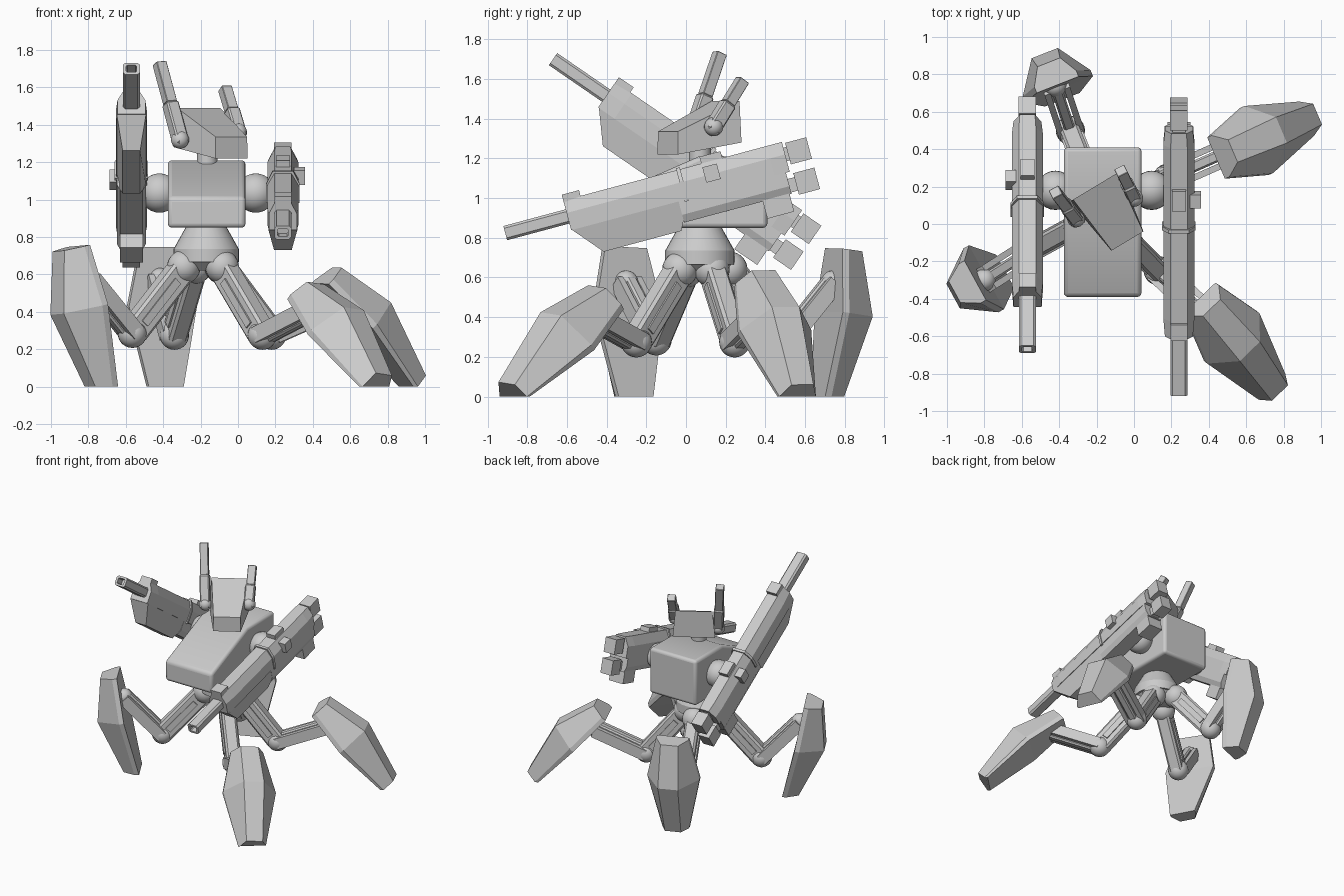
import bpy, bmesh
from math import radians
from mathutils import Vector, Matrix

if "Cube" in bpy.data.objects:
    bpy.data.objects.remove(bpy.data.objects["Cube"])

V = Vector


def finish(name, bm, bevel=0, smooth=False):
    bmesh.ops.recalc_face_normals(bm, faces=bm.faces[:])
    me = bpy.data.meshes.new(name)
    bm.to_mesh(me)
    bm.free()
    ob = bpy.data.objects.new(name, me)
    bpy.context.collection.objects.link(ob)
    if bevel:
        m = ob.modifiers.new("bevel", 'BEVEL')
        m.width, m.segments, m.limit_method = bevel, 3 if bevel > .02 else 1, 'ANGLE'
    if smooth:
        bpy.ops.object.select_all(action='DESELECT')
        ob.select_set(True)
        bpy.context.view_layer.objects.active = ob
        bpy.ops.object.shade_smooth_by_angle(angle=radians(35))
    return ob


def loft(name, rings, M=Matrix(), bevel=0, smooth=False):
    """Closed solid through a list of equal-length rings."""
    bm = bmesh.new()
    vs = [[bm.verts.new(M @ V(p)) for p in r] for r in rings]
    n = len(vs[0])
    for a, b in zip(vs, vs[1:]):
        for i in range(n):
            bm.faces.new((a[i], a[(i + 1) % n], b[(i + 1) % n], b[i]))
    bm.faces.new(vs[0])
    bm.faces.new(vs[-1])
    return finish(name, bm, bevel, smooth)


def box(name, lo, hi, M=Matrix(), bevel=0):
    (a, b, c), (d, e, f) = lo, hi
    return loft(name, [[(a, b, z), (d, b, z), (d, e, z), (a, e, z)] for z in (c, f)], M, bevel)


def ball(name, c, r):
    bm = bmesh.new()
    bmesh.ops.create_uvsphere(bm, u_segments=24, v_segments=14, radius=r,
                              matrix=Matrix.Translation(c))
    return finish(name, bm, smooth=True)


def cone(name, c, r1, r2, z1, z2):
    bm = bmesh.new()
    bmesh.ops.create_cone(bm, cap_ends=True, segments=32, radius1=r1, radius2=r2, depth=z2 - z1,
                          matrix=Matrix.Translation((c[0], c[1], (z1 + z2) / 2)))
    return finish(name, bm, smooth=True)


def frame(p, q, up):
    """Local y runs p to q, x sideways, z towards up."""
    p, q = V(p), V(q)
    y = (q - p).normalized()
    x = y.cross(V(up)).normalized()
    z = x.cross(y)
    M = Matrix((x, y, z)).transposed().to_4x4()
    M.translation = p
    return M, (q - p).length


# Torso: wedge with rounded edges
prof = [(.41, .85), (.41, 1.21), (.065, 1.21), (-.39, 1.01), (-.39, .85)]
loft("torso", [[(x, y, z) for y, z in prof] for x in (-.375, .04)], bevel=.022, smooth=True)

# Waist
hub = (-.17, .07)
cone("waist_cone", hub, .175, .105, .735, .86)
cone("waist_ring", hub, .175, .175, .665, .735)
cone("waist_base", hub, .11, .16, .62, .665)
cone("neck", (-.165, .07), .055, .055, 1.19, 1.32)

# Head: tapered block, turned to the side
HM = Matrix.Translation((-.12, .05, 0)) @ Matrix.Rotation(radians(31), 4, 'Z')
loft("head", [[(-.155, .175, 1.28), (.155, .175, 1.28), (.135, .175, 1.49), (-.135, .175, 1.49)],
              [(-.10, -.165, 1.22), (.10, -.165, 1.22), (.098, -.165, 1.335), (-.098, -.165, 1.335)]], HM)

# Antennas: thick root and slim tip
for side, p, q, mid in (("left", (-.31, .03, 1.32), (-.42, .17, 1.73), .48),
                        ("right", (.0, .14, 1.36), (-.07, .285, 1.595), .5)):
    M, L = frame(p, q, (1, .5, 0))
    box(side + "_antenna_root", (-.036, -.03, -.036), (.036, L * mid, .036), M, .008)
    box(side + "_antenna_tip", (-.028, L * mid, -.03), (.028, L, .03), M, .003)
    ball(side + "_antenna_joint", p, .048)


# Arm guns: local x sideways, y rearwards along the gun, z up
def gun(side, sx, pitch, pivot, shoulder_x):
    n = side + "_gun_"
    ball(side + "_shoulder", (shoulder_x, .18, 1.035), .105)
    M = Matrix.Translation(pivot) @ Matrix.Rotation(radians(pitch), 4, 'X')
    sec = [(.045, .155), (.083, .09), (.083, 0)]

    def ring(y, pts, k=1):
        pts = [(a * k, b) for a, b in pts]
        return [(a, y, b) for a, b in pts] + [(-a, y, b) for a, b in reversed(pts)]

    # octagonal barrel with a bore
    def bar(y, w, h, c=.012):
        return ring(y, [(w - c, .072 + h), (w, .072 + h - c), (w, .072 - h + c), (w - c, .072 - h)])
    loft(n + "barrel", [bar(-.7, .045, .037), bar(-1.105, .045, .037), bar(-1.105, .028, .022, .006),
                        bar(-1.04, .028, .022, .006)], M)
    loft(n + "receiver", [ring(-.78, sec, .9), ring(-.68, sec), ring(.28, sec), ring(.36, sec, .9)], M)
    box(n + "front_sight", (-.046, -.78, .1), (.046, -.69, .185), M)
    loft(n + "band", [ring(y, [(.055, .165), (.09, .095), (.09, -.01)]) for y in (-.19, -.17)], M)
    # lower fore-end
    fore = [(-.775, 0), (-.65, -.147), (-.245, -.147), (-.2, -.06), (-.2, 0)]
    loft(n + "fore_end", [[(a * (.6 if z < -.1 else 1), y, z) for y, z in fore]
                          for a in (-.078, .078)], M)
    loft(n + "rear_body", [ring(y, [(.078, .01), (.078, -.07), (.06, -.11)]) for y in (-.22, .34)], M)
    # rear blocks and stubs
    box(n + "lower_block", (-.062, .19, -.2), (.062, .33, -.09), M)
    for i, z in enumerate((.09, -.068)):
        box(n + f"stub_neck_{i}", (-.035, .33, z - .035), (.035, .41, z + .035), M)
        box(n + f"stub_{i}", (-.047, .375, z - .056), (.047, .485, z + .056), M)
    box(n + "top_sight", (-.038, -.06, .14), (.038, .05, .19), M)
    a, b = sorted((.06 * sx, .118 * sx))
    box(n + "side_knob", (a, -.06, .055), (b, .015, .135), M)


gun("right", 1, 15, (.24, .175, 1.04), .095)
gun("left", -1, -34.5, (-.57, .20, 1.015), -.42)


# Legs: hip, knee, ankle, foot top, foot bottom
legs = {
    "front_right": [(-.085, -.03, .64), (.13, -.25, .275), (.41, -.51, .42), (.38, -.42, .50), (.75, -.88, .02)],
    "back_right": [(-.09, .13, .64), (.18, .245, .275), (.53, .40, .43), (.48, .37, .59), (.94, .57, .02)],
    "back_left": [(-.23, .22, .64), (-.34, .50, .275), (-.42, .74, .575), (-.43, .80, .74), (-.405, .72, 0)],
    "front_left": [(-.29, .0, .64), (-.565, -.15, .285), (-.80, -.30, .575), (-.90, -.33, .74), (-.74, -.28, 0)],
}
# foot sections: position, inner half width, outer half width, inner and outer depth
foot = [(0, .12, .065, -.06, .07), (.43, .195, .075, -.05, .16), (1, .10, .06, -.06, .06)]

for name, (hip, knee, ankle, top, bot) in legs.items():
    ball(name + "_hip", hip, .09)
    ball(name + "_knee", knee, .078)
    ball(name + "_ankle", ankle, .06)
    out = (V(knee) - V(hip)) * V((1, 1, 0))
    out.normalize()
    # upper beam with a raised strip on each side
    M, L = frame(hip, knee, (0, 0, 1))
    box(name + "_upper_beam", (-.052, 0, -.07), (.052, L, .07), M, .015)
    box(name + "_upper_strip", (-.062, .1, -.022), (.062, L - .07, .022), M)
    # lower beam: core between two rails
    M, L = frame(knee, ankle, (0, 0, 1))
    box(name + "_lower_beam", (-.03, 0, -.055), (.03, L, .055), M, .01)
    for s in (-1, 1):
        box(f"{name}_lower_rail_{'in' if s < 0 else 'out'}", (s * .055 - .017, 0, -.042),
            (s * .055 + .017, L, .042), M)
    # armoured foot
    M, L = frame(top, bot, out + V((0, 0, .05)))
    rings = []
    for t, wi, wo, ni, no in foot:
        r = [M @ V(p) for p in ((-wi, t * L, ni), (wi, t * L, ni), (wi, t * L, ni + .035),
                                (wo, t * L, no), (-wo, t * L, no), (-wi, t * L, ni + .035))]
        if t == 1:
            for p in r:
                p.z = 0 if p.z < .035 else p.z
        rings.append(r)
    loft(name + "_foot", rings)
